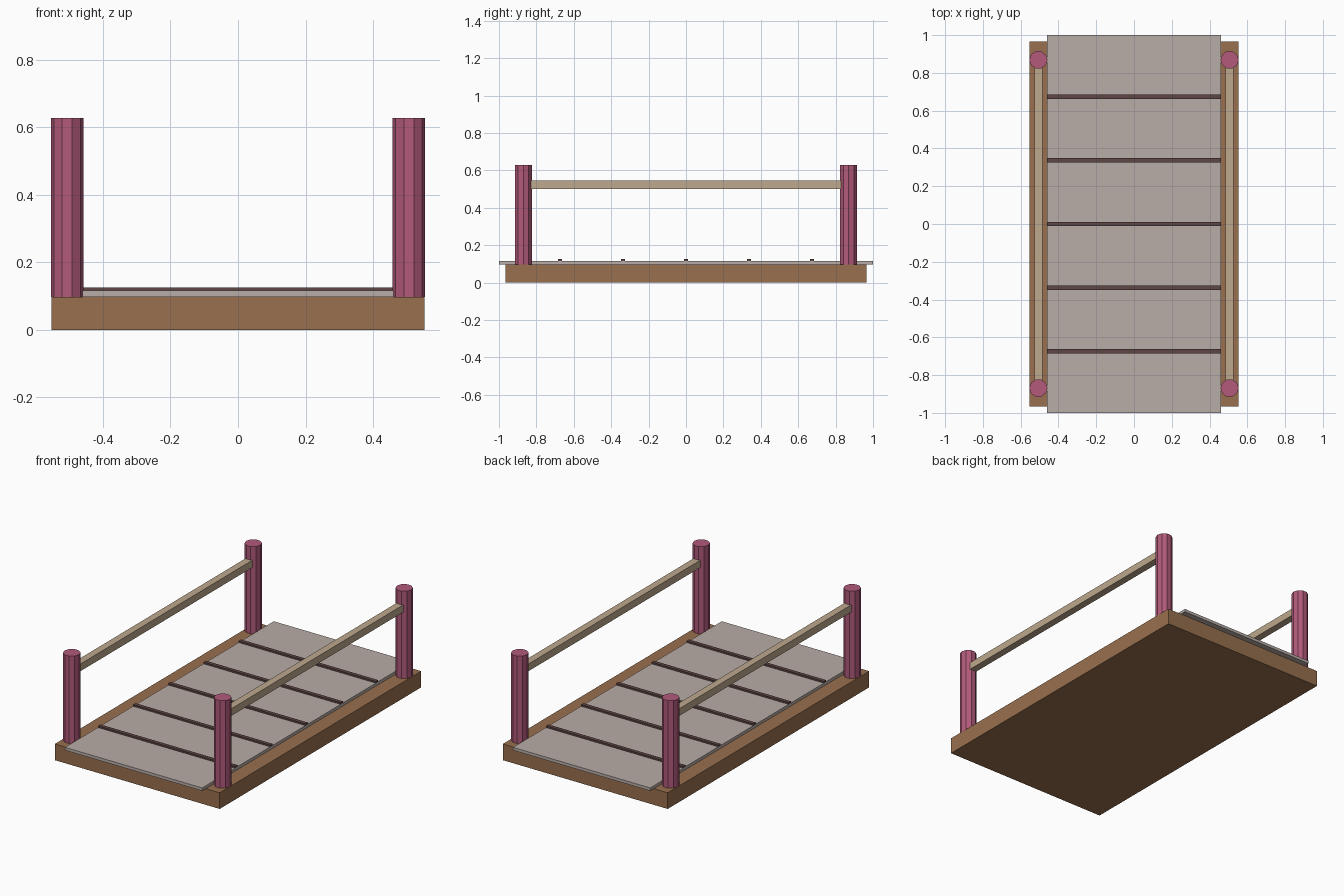
import bpy
import math

if "Cube" in bpy.data.objects:
    bpy.data.objects.remove(bpy.data.objects["Cube"], do_unlink=True)


def material(name, hex_code):
    """Flat material from an sRGB hex code, stored as linear."""
    channels = [int(hex_code[i:i + 2], 16) / 255 for i in (0, 2, 4)]
    colour = [c / 12.92 if c < 0.04 else ((c + 0.055) / 1.055) ** 2.4 for c in channels] + [1]
    mat = bpy.data.materials.new(name)
    mat.use_nodes = True
    mat.diffuse_color = colour
    mat.node_tree.nodes["Principled BSDF"].inputs["Base Color"].default_value = colour
    return mat


def finish(name, mat):
    obj = bpy.context.object
    obj.name = name
    obj.data.materials.append(mat)
    return obj


def box(name, mat, size, x=0, y=0, bottom=0):
    bpy.ops.mesh.primitive_cube_add(size=1, location=(x, y, bottom + size[2] / 2))
    obj = finish(name, mat)
    obj.scale = size
    bpy.ops.object.transform_apply(location=False, rotation=False, scale=True)


brown = material("brown wood", "98704E")
pink = material("pink paint", "B25A7B")
grey = material("pale grey board", "B8ADA7")
tan = material("tan rail wood", "BDA98D")
dark = material("dark brown strip", "5E4645")

BASE_TOP = 0.098
DECK_TOP = 0.116
POST_TOP = 0.628
POST_X, POST_Y = 0.506, 0.869

# Base slab and the longer walking board on it
box("base", brown, (1.106, 1.93, BASE_TOP))
box("deck", grey, (0.92, 2, DECK_TOP - BASE_TOP), bottom=BASE_TOP)

# Cross strips on the deck
for i in range(-2, 3):
    box(f"cross_strip_{i + 3}", dark, (0.92, 0.023, 0.01), y=i * 0.337, bottom=DECK_TOP)

# Ten-sided corner posts and one handrail per side
for side, x in (("left", POST_X), ("right", -POST_X)):
    for end, y in (("front", -POST_Y), ("back", POST_Y)):
        bpy.ops.mesh.primitive_cylinder_add(
            vertices=10, radius=0.048, depth=POST_TOP - BASE_TOP,
            location=(x, y, (POST_TOP + BASE_TOP) / 2), rotation=(0, 0, math.pi / 2))
        finish(f"{end}_{side}_post", pink)
    box(f"{side}_handrail", tan, (0.044, 1.664, 0.044), x=x, bottom=0.501)
